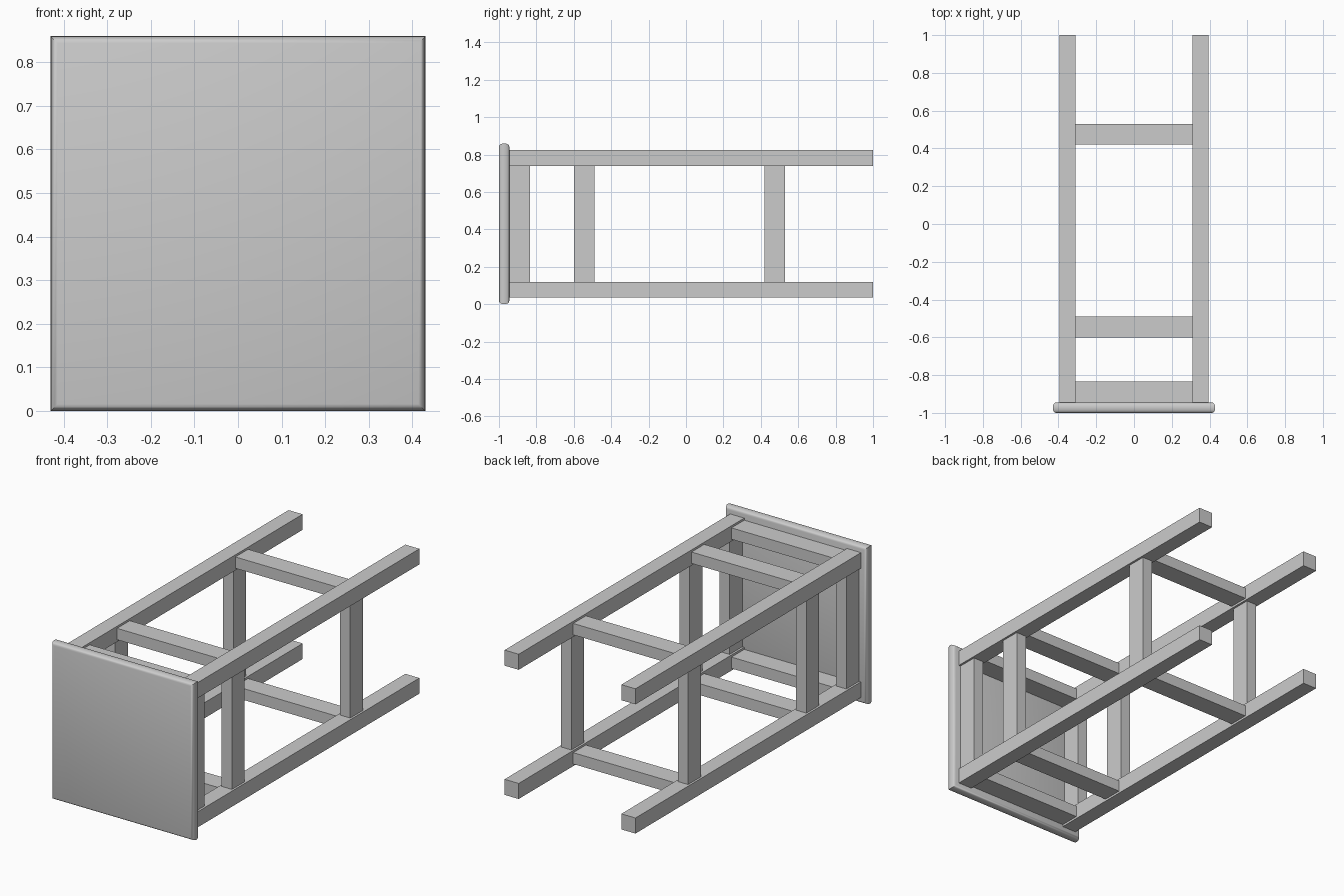
import bpy, bmesh, math

if "Cube" in bpy.data.objects:
    bpy.data.objects.remove(bpy.data.objects["Cube"])

ZC = 0.43        # centre height of the stool lying on its side
LEG = 0.3525     # leg centre distance from the axis


def box(name, lo, hi):
    bm = bmesh.new()
    bmesh.ops.create_cube(bm, size=1)
    for v in bm.verts:
        v.co = [(a + b) / 2 + c * (b - a) for a, b, c in zip(lo, hi, v.co)]
    me = bpy.data.meshes.new(name)
    bm.to_mesh(me)
    bm.free()
    ob = bpy.data.objects.new(name, me)
    bpy.context.collection.objects.link(ob)
    return ob


# Seat: square slab with rounded, mitred edges
bm = bmesh.new()
rings = []
STEPS = 8
for i in range(STEPS + 1):
    a = -math.pi / 2 + math.pi * i / STEPS
    r = 0.414 + 0.016 * math.cos(a)
    y = -0.9725 + 0.0275 * math.sin(a)
    rings.append([bm.verts.new((sx * r, y, ZC + sz * r))
                  for sx, sz in ((-1, -1), (1, -1), (1, 1), (-1, 1))])
for lower, upper in zip(rings, rings[1:]):
    for k in range(4):
        j = (k + 1) % 4
        bm.faces.new((lower[k], lower[j], upper[j], upper[k]))
bm.faces.new(rings[0])
bm.faces.new(rings[-1])
bmesh.ops.recalc_face_normals(bm, faces=bm.faces[:])
mesh = bpy.data.meshes.new("seat")
bm.to_mesh(mesh)
bm.free()
seat = bpy.data.objects.new("seat", mesh)
bpy.context.collection.objects.link(seat)
bpy.context.view_layer.objects.active = seat
seat.select_set(True)
bpy.ops.object.shade_smooth_by_angle(angle=math.radians(35))

# Four square legs
H = 0.0425
for sx in (-1, 1):
    for sz in (-1, 1):
        x, z = sx * LEG, ZC + sz * LEG
        box("leg", (x - H, -0.946, z - H), (x + H, 1.0, z + H))

# Apron under the seat and two levels of stretchers, on all four sides
T = 0.031
INNER = LEG - H
for name, y0, y1 in (("apron", -0.946, -0.835),
                     ("upper_stretcher", -0.60, -0.49),
                     ("lower_stretcher", 0.42, 0.53)):
    for s in (-1, 1):
        c = s * LEG
        box(name + "_side", (c - T, y0, ZC - INNER), (c + T, y1, ZC + INNER))
        box(name + "_cross", (-INNER, y0, ZC + c - T), (INNER, y1, ZC + c + T))
